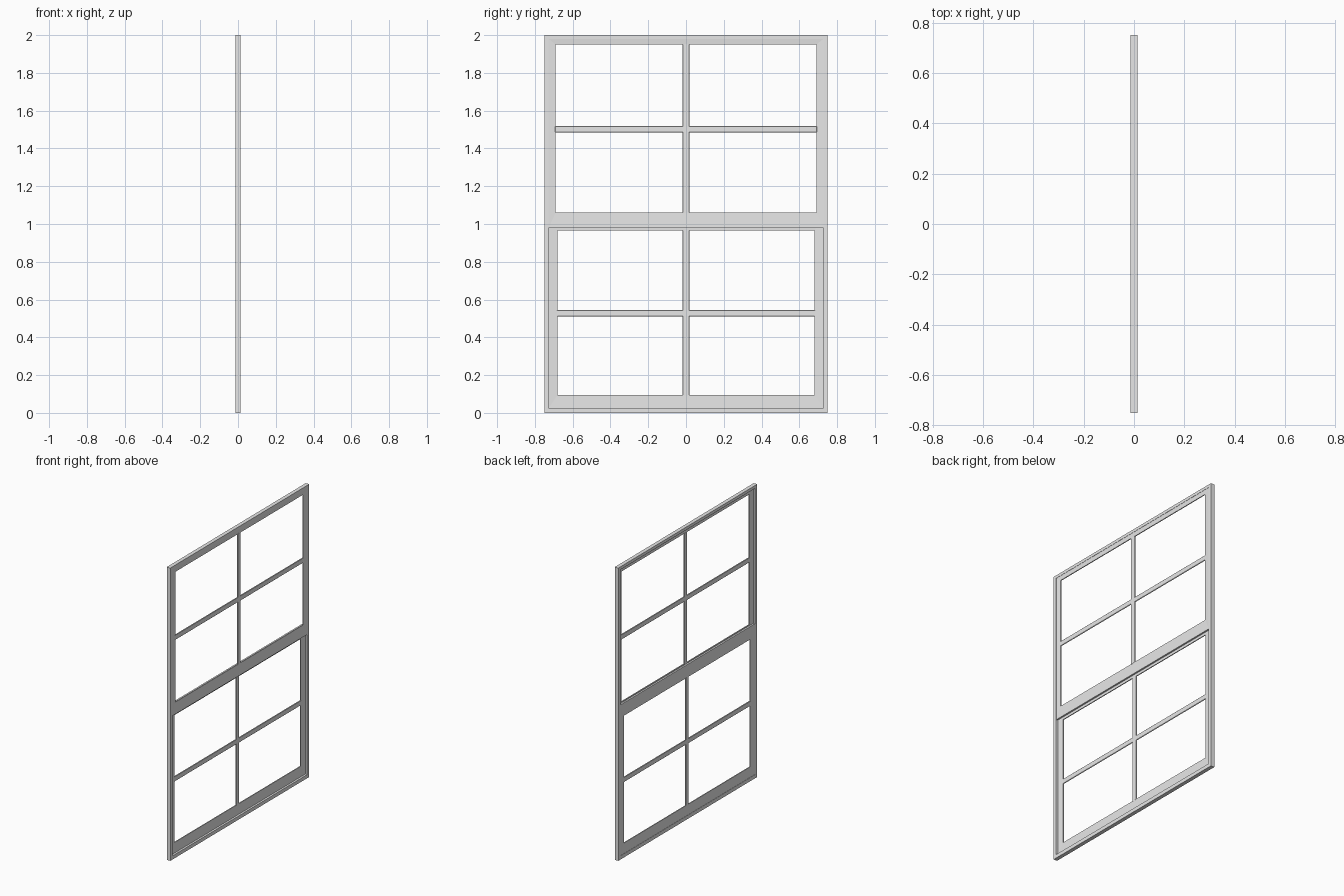
import bpy
import bmesh

cube = bpy.data.objects.get("Cube")
if cube:
    bpy.data.objects.remove(cube, do_unlink=True)

# One painted-timber colour
paint = bpy.data.materials.new("light_grey_paint")
paint.use_nodes = True
colour = (0.8, 0.8, 0.8, 1)
paint.diffuse_color = colour
paint.node_tree.nodes["Principled BSDF"].inputs["Base Color"].default_value = colour


def finish(name, bm):
    bmesh.ops.recalc_face_normals(bm, faces=bm.faces)
    mesh = bpy.data.meshes.new(name)
    bm.to_mesh(mesh)
    bm.free()
    mesh.materials.append(paint)
    obj = bpy.data.objects.new(name, mesh)
    bpy.context.collection.objects.link(obj)
    return obj


def mitred_frame(name, sections):
    """Join rectangles (half width, bottom, top, x) into a closed mitred ring."""
    bm = bmesh.new()
    loops = []
    for w, low, high, x in sections:
        corners = ((-w, low), (w, low), (w, high), (-w, high))
        loops.append([bm.verts.new((x, y, z)) for y, z in corners])
    for i, a in enumerate(loops):
        b = loops[(i + 1) % len(loops)]
        for j in range(4):
            k = (j + 1) % 4
            bm.faces.new((a[j], a[k], b[k], b[j]))
    return finish(name, bm)


def bar(name, size, centre):
    bm = bmesh.new()
    bmesh.ops.create_cube(bm, size=1)
    for v in bm.verts:
        v.co = [c * s + o for c, s, o in zip(v.co, size, centre)]
    obj = finish(name, bm)
    bevel = obj.modifiers.new("Softened edges", "BEVEL")
    bevel.width = 0.003
    bevel.segments = 1


def sash(name, outer, inner, x_mid, cross_z):
    thick, slope, bar_width = 0.0056, 0.0025, 0.036
    # Stiles and rails taper towards the opening on both faces
    mitred_frame(name + "_sash", [
        (*outer, x_mid - thick), (*outer, x_mid + thick),
        (*inner, x_mid + thick - slope), (*inner, x_mid - thick + slope)])
    half, low, high = inner
    depth = 0.0075
    bar(name + "_vertical_glazing_bar", (depth, bar_width, high - low + 0.01),
        (x_mid, 0, (low + high) / 2))
    bar(name + "_cross_glazing_bar", (depth, half * 2 + 0.01, bar_width),
        (x_mid, 0, cross_z))


# Outer frame
outside, inside, face = (0.75, 0, 2), (0.727, 0.025, 1.98), 0.0133
mitred_frame("outer_frame", [
    (*outside, -face), (*outside, face), (*inside, face), (*inside, -face)])

# Two sliding sashes, offset in depth and overlapping at the meeting rails
sash("upper", (0.727, 0.98, 1.98), (0.69, 1.06, 1.95), 0.006, 1.502)
sash("lower", (0.727, 0.025, 1.055), (0.68, 0.095, 0.965), -0.006, 0.528)
